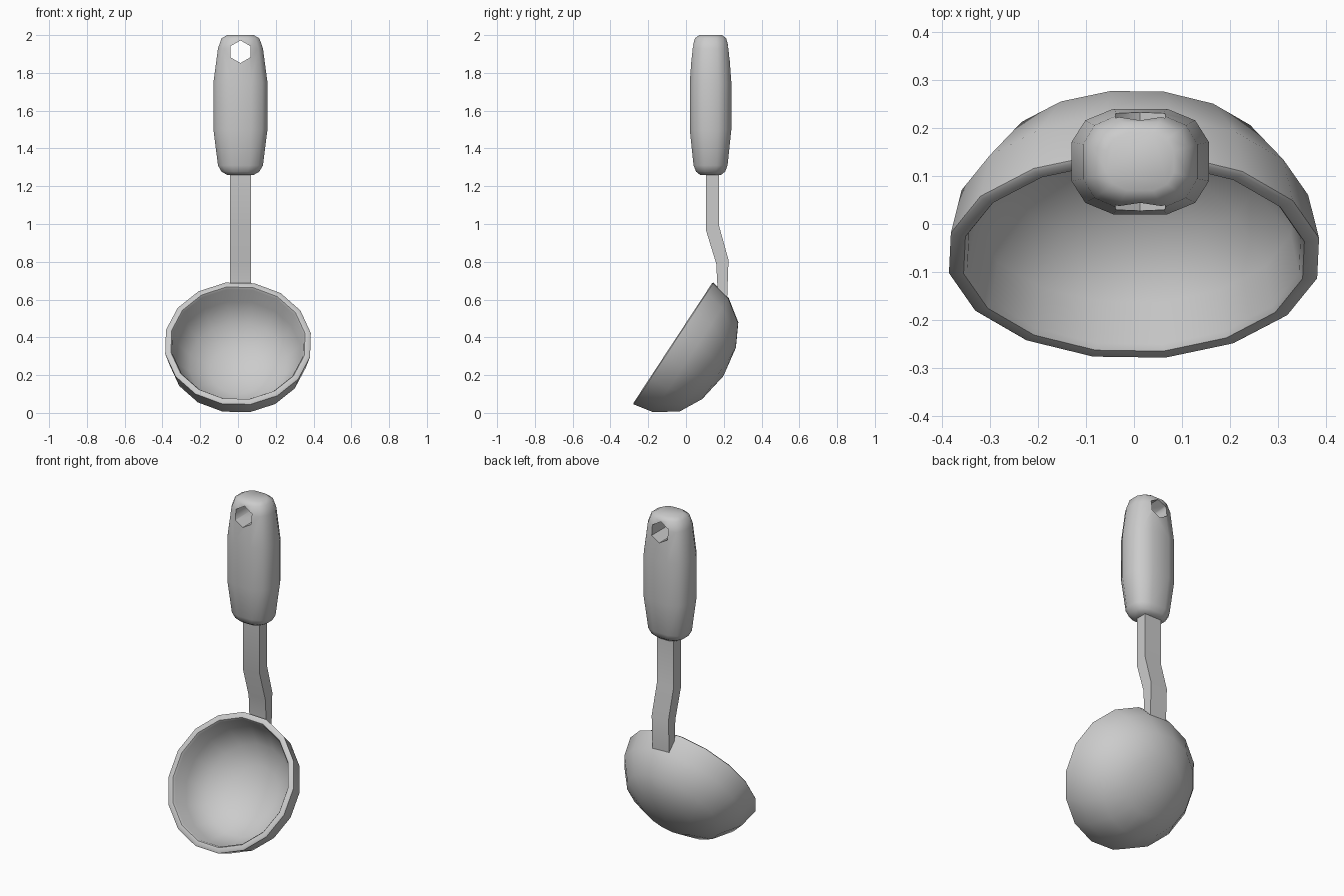
import bpy, bmesh, math
from mathutils import Vector

if "Cube" in bpy.data.objects:
    bpy.data.objects.remove(bpy.data.objects["Cube"])


def make(name, bm, angle):
    bmesh.ops.recalc_face_normals(bm, faces=bm.faces[:])
    me = bpy.data.meshes.new(name)
    bm.to_mesh(me)
    bm.free()
    ob = bpy.data.objects.new(name, me)
    bpy.context.collection.objects.link(ob)
    smooth(ob, angle)
    return ob


def smooth(ob, angle):
    bpy.ops.object.select_all(action='DESELECT')
    ob.select_set(True)
    bpy.context.view_layer.objects.active = ob
    bpy.ops.object.shade_smooth_by_angle(angle=math.radians(angle))


def loft(bm, rings):
    rows = [[bm.verts.new(p) for p in r] for r in rings]
    n = len(rows[0])
    for a, b in zip(rows, rows[1:]):
        for i in range(n):
            j = (i + 1) % n
            bm.faces.new((a[i], a[j], b[j], b[i]))
    return rows


# Bowl: 16-sided lathe of (radius, depth), outer wall then inner wall
SIDES = 16
centre = Vector((0, -0.07, 0.37))
ux, up, back = Vector((1, 0, 0)), Vector((0, 0.549, 0.836)), Vector((0, 0.836, -0.549))
profile = [(0.165, 0.293), (0.286, 0.23), (0.368, 0.115), (0.391, 0.005),
           (0.385, 0), (0.36, 0), (0.352, 0.012), (0.335, 0.105), (0.26, 0.205), (0.15, 0.265)]


def ring(r, d):
    angs = [2 * math.pi * (i + 0.5) / SIDES + math.radians(1.5) for i in range(SIDES)]
    return [centre + back * d + r * (ux * math.sin(a) + up * math.cos(a)) for a in angs]


bm = bmesh.new()
rows = loft(bm, [ring(r, d) for r, d in profile])
for row, depth in ((rows[0], 0.32), (rows[-1], 0.29)):
    pole = bm.verts.new(centre + back * depth)
    for i in range(SIDES):
        bm.faces.new((row[i], row[(i + 1) % SIDES], pole))
make("bowl", bm, 50)

# Stem: flat bar following the offset bend
X0 = 0.013
path = [(0.105, 0.175, 1.32, 1.32), (0.105, 0.175, 0.97, 0.99),
        (0.16, 0.225, 0.79, 0.81), (0.168, 0.218, 0.64, 0.61)]
bm = bmesh.new()
rows = loft(bm, [[(X0 - .055, yf, zf), (X0 + .055, yf, zf),
                  (X0 + .055, yb, zb), (X0 - .055, yb, zb)] for yf, yb, zf, zb in path])
bm.faces.new(rows[0])
bm.faces.new(rows[-1])
make("stem", bm, 30)

# Grip: 12-sided rounded section, swelling in the middle
quarter = [(1, 0.37), (0.8, 0.78), (0.39, 1)]
section = (quarter + [(-x, y) for x, y in reversed(quarter)]
           + [(-x, -y) for x, y in quarter] + [(x, -y) for x, y in reversed(quarter)])
sizes = [(1.26, 0.07, 0.055), (1.277, 0.1, 0.077), (1.31, 0.119, 0.09), (1.5, 0.143, 0.11),
         (1.75, 0.143, 0.11), (1.93, 0.119, 0.097), (1.983, 0.1, 0.083), (2.0, 0.07, 0.06)]
bm = bmesh.new()
rows = loft(bm, [[(X0 + x * hx, 0.13 + y * hy, z) for x, y in section] for z, hx, hy in sizes])
bm.faces.new(rows[0])
bm.faces.new(rows[-1])
grip = make("grip", bm, 50)

# Hexagonal hanging hole
bpy.ops.mesh.primitive_cylinder_add(vertices=6, radius=0.06, depth=0.6,
                                    location=(X0, 0.13, 1.912), rotation=(math.pi / 2, 0, 0))
cutter = bpy.context.object
cutter.name = "hole_cutter"
cutter.hide_render = True
mod = grip.modifiers.new("hanging_hole", 'BOOLEAN')
mod.operation = 'DIFFERENCE'
mod.solver = 'EXACT'
mod.object = cutter
bpy.context.view_layer.objects.active = grip
bpy.ops.object.modifier_apply(modifier=mod.name)
bpy.data.objects.remove(cutter)
smooth(grip, 62)
